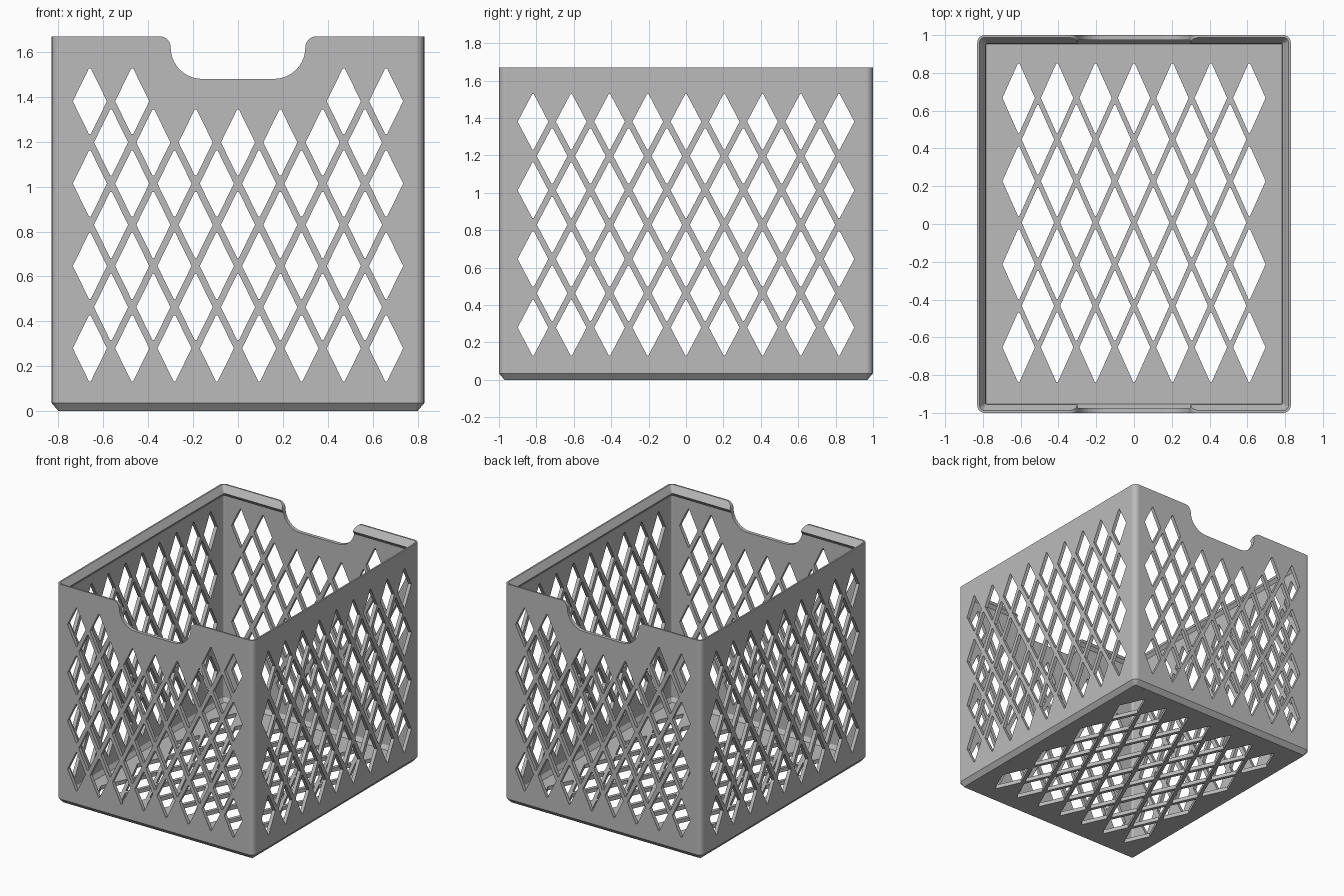
import bpy, bmesh
from math import sin, cos, pi

cube = bpy.data.objects.get("Cube")
if cube:
    bpy.data.objects.remove(cube, do_unlink=True)

HALF_X, HALF_Y, TOP = 0.83, 1.0, 1.67
RADIUS, SEGMENTS = 0.04, 10


def arc(cx, cy, r, start, end, n=SEGMENTS):
    return [(cx + r * cos(start + (end - start) * i / n),
             cy + r * sin(start + (end - start) * i / n)) for i in range(n + 1)]


def rounded_rectangle(inset):
    """Outline of the crate, moved inwards by inset."""
    r = max(RADIUS - inset, 0.006)
    x, y = HALF_X - inset - r, HALF_Y - inset - r
    points = []
    for i, (sx, sy) in enumerate([(1, 1), (-1, 1), (-1, -1), (1, -1)]):
        points += arc(sx * x, sy * y, r, i * pi / 2, (i + 1) * pi / 2)
    return points


def make_object(name, bm):
    bmesh.ops.recalc_face_normals(bm, faces=bm.faces)
    mesh = bpy.data.meshes.new(name)
    bm.to_mesh(mesh)
    bm.free()
    obj = bpy.data.objects.new(name, mesh)
    bpy.context.collection.objects.link(obj)
    return obj


def prism(bm, points, low, high, place):
    """Extrude a flat outline between two depths."""
    ends = [[bm.verts.new(place(u, v, d)) for u, v in points] for d in (low, high)]
    bm.faces.new(ends[0])
    bm.faces.new(ends[1][::-1])
    n = len(points)
    for i in range(n):
        j = (i + 1) % n
        bm.faces.new((ends[0][i], ends[0][j], ends[1][j], ends[1][i]))


def diamond(cu, cv, w, h):
    """Diamond with slightly blunted top and bottom tips."""
    b = 0.004
    return [(cu + w, cv), (cu + b, cv + h), (cu - b, cv + h),
            (cu - w, cv), (cu - b, cv - h), (cu + b, cv - h)]


def lattice(bm, columns, pitch_u, pitch_v, mid_v, w, h, low, high, place, keep=None):
    """Seven staggered rows of diamond holes."""
    for row in range(7):
        count = columns - row % 2
        v = mid_v + (row - 3) * pitch_v / 2
        for col in range(count):
            u = (col - (count - 1) / 2) * pitch_u
            if keep is None or keep(u, row):
                prism(bm, diamond(u, v, w, h), low, high, place)


# Crate shell: outside, bevelled rim lip, inside wall, sloped floor edge
section = [(0.03, 0), (0, 0.035), (0, TOP), (0.012, TOP), (0.045, 1.62),
           (0.027, 1.595), (0.027, 0.06), (0.047, 0.03)]
bm = bmesh.new()
rings = [[bm.verts.new((x, y, z)) for x, y in rounded_rectangle(inset)]
         for inset, z in section]
for a, b in zip(rings, rings[1:]):
    for i in range(len(a)):
        j = (i + 1) % len(a)
        bm.faces.new((a[i], a[j], b[j], b[i]))
bm.faces.new(rings[0])
bm.faces.new(rings[-1])
crate = make_object("crate", bm)

# Holes and hand notches in the front and back walls
bm = bmesh.new()
along_y = lambda u, v, d: (u, d, v)
lattice(bm, 8, 0.1886, 0.367, 0.83, 0.076, 0.147, -1.2, 1.2, along_y,
        lambda u, row: row < 6 or abs(u) > 0.4)
half = [(0.35, 1.8)] + arc(0.35, 1.62, 0.05, pi / 2, pi) + arc(0.16, 1.62, 0.14, 0, -pi / 2)[1:]
prism(bm, half + [(-u, v) for u, v in reversed(half)], -1.2, 1.2, along_y)
cutters = [make_object("end_wall_cutter", bm)]

# Holes in the side walls
bm = bmesh.new()
lattice(bm, 9, 0.2045, 0.367, 0.83, 0.082, 0.148, -1.1, 1.1, lambda u, v, d: (d, u, v))
cutters.append(make_object("side_wall_cutter", bm))

# Holes in the floor
bm = bmesh.new()
lattice(bm, 7, 0.2035, 0.44, 0.007, 0.086, 0.184, -0.1, 0.1, lambda u, v, d: (u, v, d))
cutters.append(make_object("floor_cutter", bm))

for cutter in cutters:
    cutter.hide_render = True
    mod = crate.modifiers.new(cutter.name, "BOOLEAN")
    mod.operation = "DIFFERENCE"
    mod.solver = "EXACT"
    mod.object = cutter

# Keep the cut result and drop the cutters
graph = bpy.context.evaluated_depsgraph_get()
cut_mesh = bpy.data.meshes.new_from_object(crate.evaluated_get(graph))
crate.modifiers.clear()
crate.data = cut_mesh
for cutter in cutters:
    bpy.data.objects.remove(cutter, do_unlink=True)

# Single grey plastic
grey = bpy.data.materials.new("grey_plastic")
grey.use_nodes = True
colour = (0.5, 0.5, 0.5, 1)
grey.diffuse_color = colour
grey.node_tree.nodes["Principled BSDF"].inputs["Base Color"].default_value = colour
crate.data.materials.clear()
crate.data.materials.append(grey)
